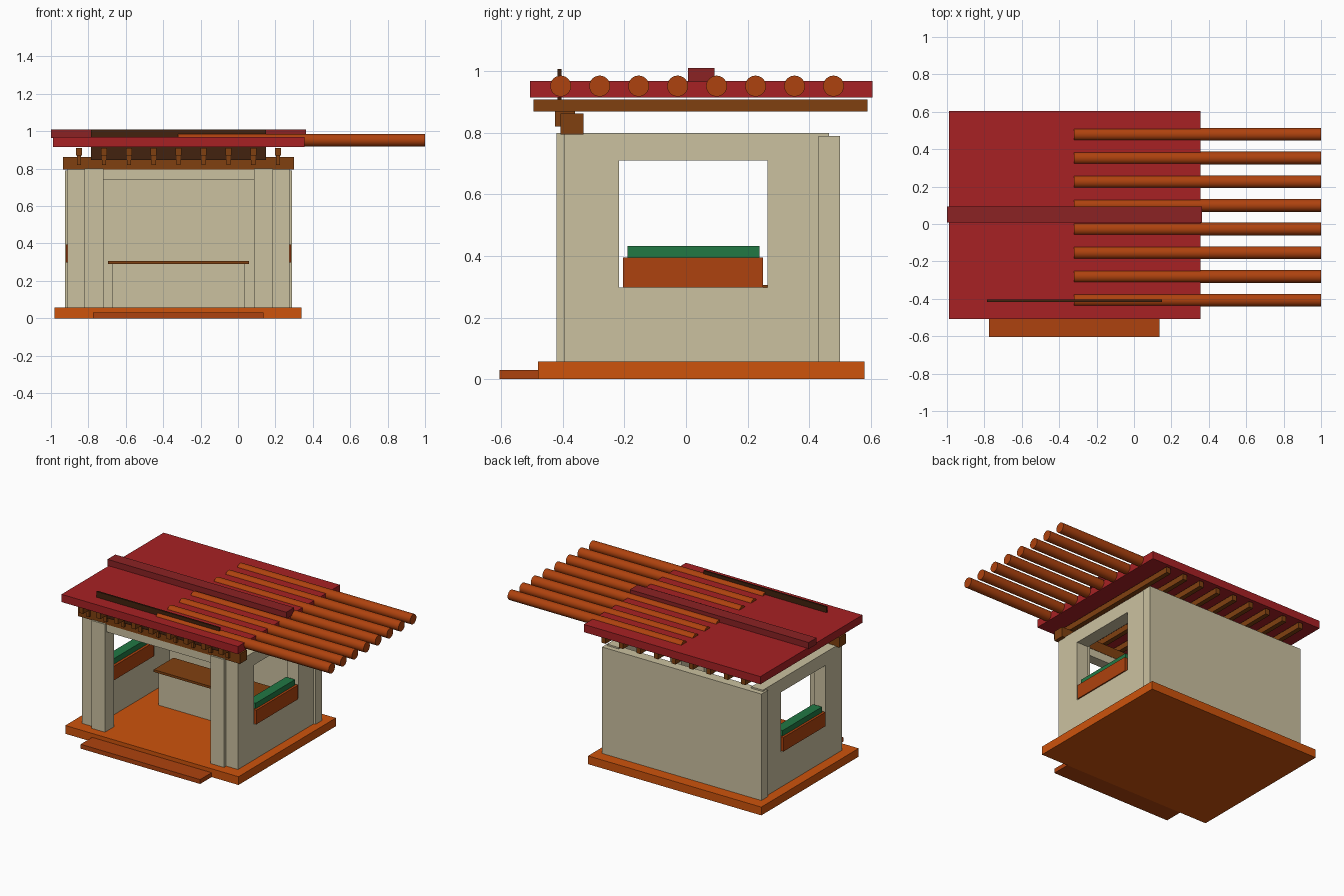
import bpy
import math

if "Cube" in bpy.data.objects:
    bpy.data.objects.remove(bpy.data.objects["Cube"])


def lin(c):
    c /= 255
    return c / 12.92 if c <= 0.04045 else ((c + 0.055) / 1.055) ** 2.4


def material(name, r, g, b):
    m = bpy.data.materials.new(name)
    m.diffuse_color = (lin(r), lin(g), lin(b), 1)
    m.use_nodes = True
    m.node_tree.nodes["Principled BSDF"].inputs["Base Color"].default_value = m.diffuse_color
    return m


PLASTER = material("beige plaster", 203, 193, 160)
FLOOR = material("bright orange", 205, 83, 12)
RUST = material("rust orange", 174, 66, 14)
RED = material("roof red", 167, 33, 36)
DARK_RED = material("dark red", 139, 34, 36)
BROWN = material("timber brown", 128, 64, 16)
DARK = material("dark brown", 66, 34, 14)
GREEN = material("green", 33, 120, 68)

CENTRE = -0.3175  # x of the building's mirror plane


def box(name, x, y, z, mat):
    """Box spanning the (min, max) ranges x, y, z."""
    bpy.ops.mesh.primitive_cube_add(size=1, location=[sum(r) / 2 for r in (x, y, z)])
    ob = bpy.context.object
    ob.name = name
    ob.scale = [r[1] - r[0] for r in (x, y, z)]
    bpy.ops.object.transform_apply(location=False, rotation=False, scale=True)
    ob.data.materials.append(mat)
    return ob


def pair(name, x, y, z, mat):
    """The same box on the right and, mirrored, on the left."""
    box(name + "_right", x, y, z, mat)
    box(name + "_left", (2 * CENTRE - x[1], 2 * CENTRE - x[0]), y, z, mat)


# Floor and front step
box("floor_slab", (-0.98, 0.34), (-0.48, 0.58), (0, 0.057), FLOOR)
box("front_step", (-0.775, 0.135), (-0.605, -0.48), (0, 0.03), RUST)

# Back wall
box("back_wall", (-0.925, 0.29), (0.43, 0.50), (0.057, 0.79), PLASTER)

# Side walls, each framing a serving window
WALL = (0.187, 0.276)
pair("front_pier", WALL, (-0.395, -0.218), (0.057, 0.79), PLASTER)
pair("back_pier", WALL, (0.265, 0.43), (0.057, 0.79), PLASTER)
pair("window_sill_wall", WALL, (-0.218, 0.265), (0.057, 0.298), PLASTER)
pair("window_header", WALL, (-0.218, 0.265), (0.71, 0.79), PLASTER)
pair("wall_cap", WALL, (-0.395, 0.465), (0.79, 0.80), PLASTER)

# Front posts and lintel
pair("front_post", (0.085, 0.187), (-0.42, -0.32), (0.057, 0.80), PLASTER)
box("front_lintel", (-0.727, 0.085), (-0.405, -0.335), (0.743, 0.80), PLASTER)

# Planters in the windows
pair("window_planter", (0.182, 0.284), (-0.205, 0.25), (0.298, 0.395), RUST)
pair("planter_greenery", (0.20, 0.268), (-0.19, 0.238), (0.395, 0.433), GREEN)

# Inner counter
box("counter_body", (-0.675, 0.035), (0.10, 0.27), (0.057, 0.29), PLASTER)
box("counter_top", (-0.695, 0.06), (0.075, 0.29), (0.29, 0.306), BROWN)

# Front beam, rafters and their brackets
box("front_beam", (-0.935, 0.30), (-0.407, -0.333), (0.795, 0.863), BROWN)
for i in range(9):
    x = -0.85 + 0.1331 * i
    box(f"rafter_{i}", (x - 0.016, x + 0.016), (-0.495, 0.59), (0.87, 0.909), BROWN)
    box(f"rafter_bracket_{i}", (x - 0.011, x + 0.011), (-0.425, -0.36), (0.82, 0.87), BROWN)

# Roof, ridge and dark front board
box("roof_slab", (-0.99, 0.355), (-0.507, 0.605), (0.915, 0.968), RED)
box("roof_ridge", (-1.0, 0.363), (0.007, 0.093), (0.965, 1.01), DARK_RED)
box("front_board", (-0.787, 0.15), (-0.417, -0.405), (0.845, 1.008), DARK)

# Round poles reaching out past the roof
for i in range(8):
    bpy.ops.mesh.primitive_cylinder_add(
        vertices=24, radius=0.034, depth=1.32,
        location=(0.34, -0.407 + 0.1266 * i, 0.952), rotation=(0, math.pi / 2, 0))
    pole = bpy.context.object
    pole.name = f"canopy_pole_{i}"
    pole.data.materials.append(RUST)
    bpy.ops.object.shade_smooth_by_angle(angle=math.radians(40))
